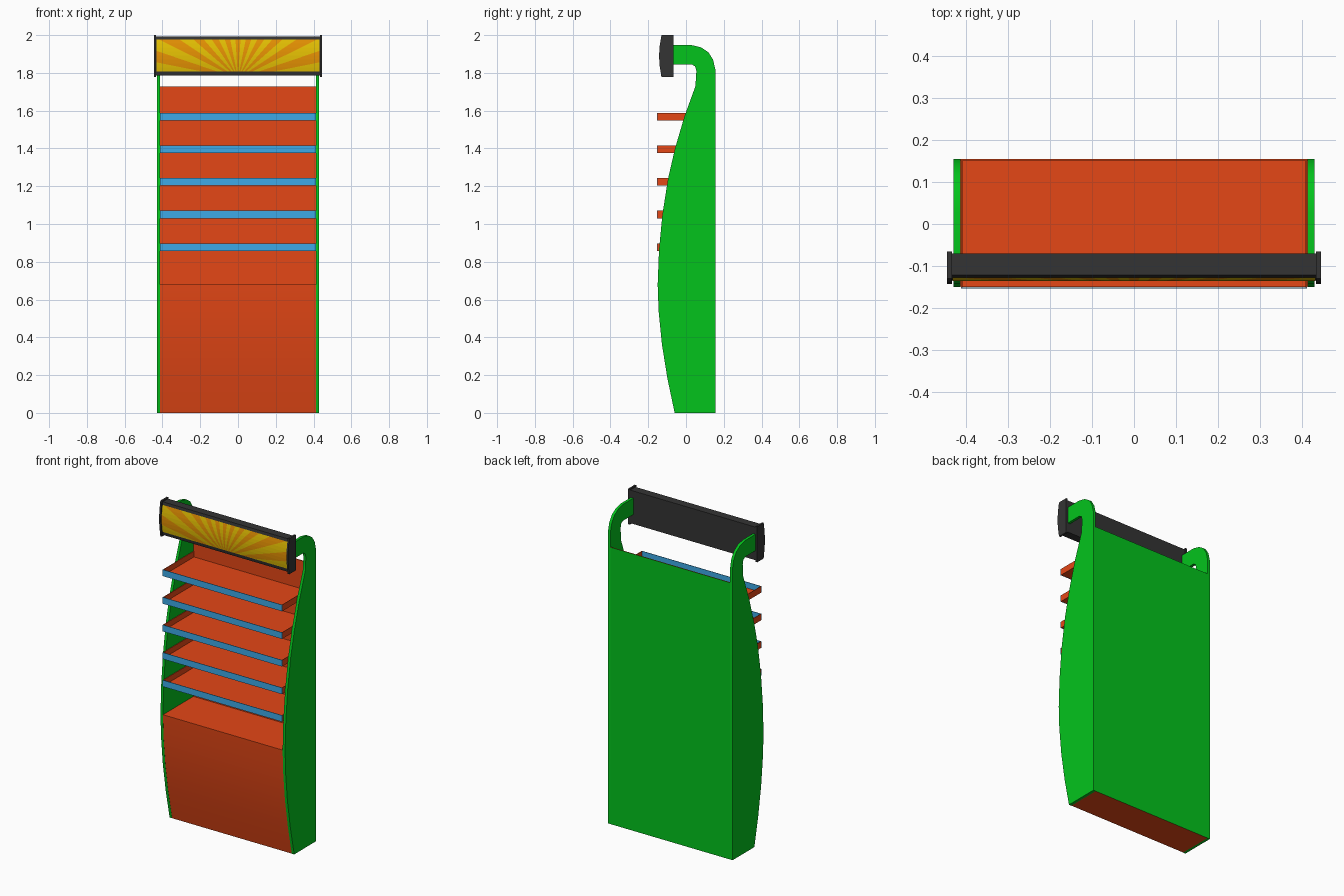
import bpy, bmesh, math
from mathutils import Vector

if "Cube" in bpy.data.objects:
    bpy.data.objects.remove(bpy.data.objects["Cube"])


def material(name, rgb):
    m = bpy.data.materials.new(name)
    m.diffuse_color = (*rgb, 1)
    m.use_nodes = True
    m.node_tree.nodes["Principled BSDF"].inputs["Base Color"].default_value = m.diffuse_color
    return m


RED = material("red orange", (0.78, 0.063, 0.008))
GREEN = material("green", (0.001, 0.55, 0.012))
BLUE = material("blue", (0.05, 0.42, 0.84))
DARK = material("charcoal", (0.034, 0.034, 0.034))
YELLOW = material("yellow", (0.83, 0.56, 0.001))
ORANGE = material("orange", (0.86, 0.31, 0.001))


def finish(bm, name, mats):
    me = bpy.data.meshes.new(name)
    bm.to_mesh(me)
    bm.free()
    ob = bpy.data.objects.new(name, me)
    bpy.context.collection.objects.link(ob)
    for m in mats:
        me.materials.append(m)
    return ob


def prism(name, profile, x0, x1, mat):
    """Extrude a (y, z) outline along x, smooth along its curves."""
    bm = bmesh.new()
    f = bm.faces.new([bm.verts.new((x0, y, z)) for y, z in profile])
    ext = bmesh.ops.extrude_face_region(bm, geom=[f])["geom"]
    bmesh.ops.translate(bm, vec=(x1 - x0, 0, 0),
                        verts=[g for g in ext if isinstance(g, bmesh.types.BMVert)])
    bmesh.ops.recalc_face_normals(bm, faces=bm.faces[:])
    ob = finish(bm, name, [mat])
    bpy.ops.object.select_all(action='DESELECT')
    bpy.context.view_layer.objects.active = ob
    ob.select_set(True)
    bpy.ops.object.shade_smooth_by_angle(angle=math.radians(30))
    return ob


def box(name, lo, hi, *mats):
    bm = bmesh.new()
    bmesh.ops.create_cube(bm, size=1)
    for v in bm.verts:
        v.co = Vector([(a + b) / 2 + c * (b - a) for a, b, c in zip(lo, hi, v.co)])
    return finish(bm, name, mats)


# Curved front edge shared by the side panels and the base
front = [(-0.06, 0), (-0.098, 0.18), (-0.127, 0.36), (-0.145, 0.54), (-0.15, 0.68),
         (-0.143, 0.86), (-0.125, 1.05), (-0.095, 1.24), (-0.058, 1.40),
         (-0.008, 1.57), (0.05, 1.73)]
hook = [(0.055, 1.81), (0.048, 1.835), (0.03, 1.845), (-0.072, 1.845), (-0.072, 1.947),
        (0.03, 1.947), (0.08, 1.935), (0.118, 1.91), (0.143, 1.87), (0.155, 1.82), (0.155, 0)]

# Side panels with hooked arms, and end caps of the sign
cap = [(-0.066, 1.778), (-0.13, 1.778), (-0.139, 1.835), (-0.143, 1.89),
       (-0.139, 1.945), (-0.13, 2.0), (-0.066, 2.0)]
for s, side in ((-1, "left"), (1, "right")):
    prism(side + "_side_panel", front + hook, s * 0.413, s * 0.43, GREEN)
    prism(side + "_sign_cap", cap, s * 0.434, s * 0.445, DARK)

# Base cabinet
base = [(y + 0.001, z) for y, z in front[:5]] + [(0.15, 0.68), (0.15, 0)]
prism("base", base, -0.413, 0.413, RED)

# Back board: red inside, green outside
back = box("back_board", (-0.413, 0.15, 0), (0.413, 0.155, 1.727), RED, GREEN)
for p in back.data.polygons:
    p.material_index = 1 if p.normal.y > 0.5 else 0

# Tray shelves with blue price strips
for i in range(5):
    z, n = 0.858 + 0.1723 * i, f"_{i + 1}"
    box("shelf_floor" + n, (-0.412, -0.15, z), (0.412, 0.15, z + 0.004), RED)
    box("shelf_strip" + n, (-0.412, -0.154, z), (0.412, -0.151, z + 0.04), BLUE)
    for s in (-1, 1):
        a, b = sorted((s * 0.412, s * 0.409))
        box("shelf_rim" + n, (a, -0.152, z), (b, 0.15, z + 0.04), RED)


# Sign housing with bulged front
def bulge(z):
    return -0.134 + 0.012 * ((z - 1.89) / 0.1) ** 2


rows = [1.786 + 0.206 * i / 8 for i in range(9)]
prism("sign_housing", [(-0.07, 1.786)] + [(bulge(z), z) for z in rows] + [(-0.07, 1.992)],
      -0.435, 0.435, DARK)

# Sign face: curved sheet cut into sunburst rays
bm = bmesh.new()
zs = [1.808 + 0.168 * i / 8 for i in range(9)]
grid = [[bm.verts.new((x, bulge(z) - 0.002, z)) for x in (-0.432, 0.432)] for z in zs]
for a, b in zip(grid, grid[1:]):
    bm.faces.new((a[0], a[1], b[1], b[0]))
step, hub = math.radians(7.5), 1.77
for k in range(-12, 12):
    t = (k + 0.5) * step
    bmesh.ops.bisect_plane(bm, geom=bm.verts[:] + bm.edges[:] + bm.faces[:],
                           plane_co=(0, 0, hub), plane_no=(math.cos(t), 0, -math.sin(t)))
for f in bm.faces:
    c = f.calc_center_median()
    f.material_index = math.floor(math.atan2(c.x, c.z - hub) / step + 0.5) % 2
finish(bm, "sign_face", [ORANGE, YELLOW])
